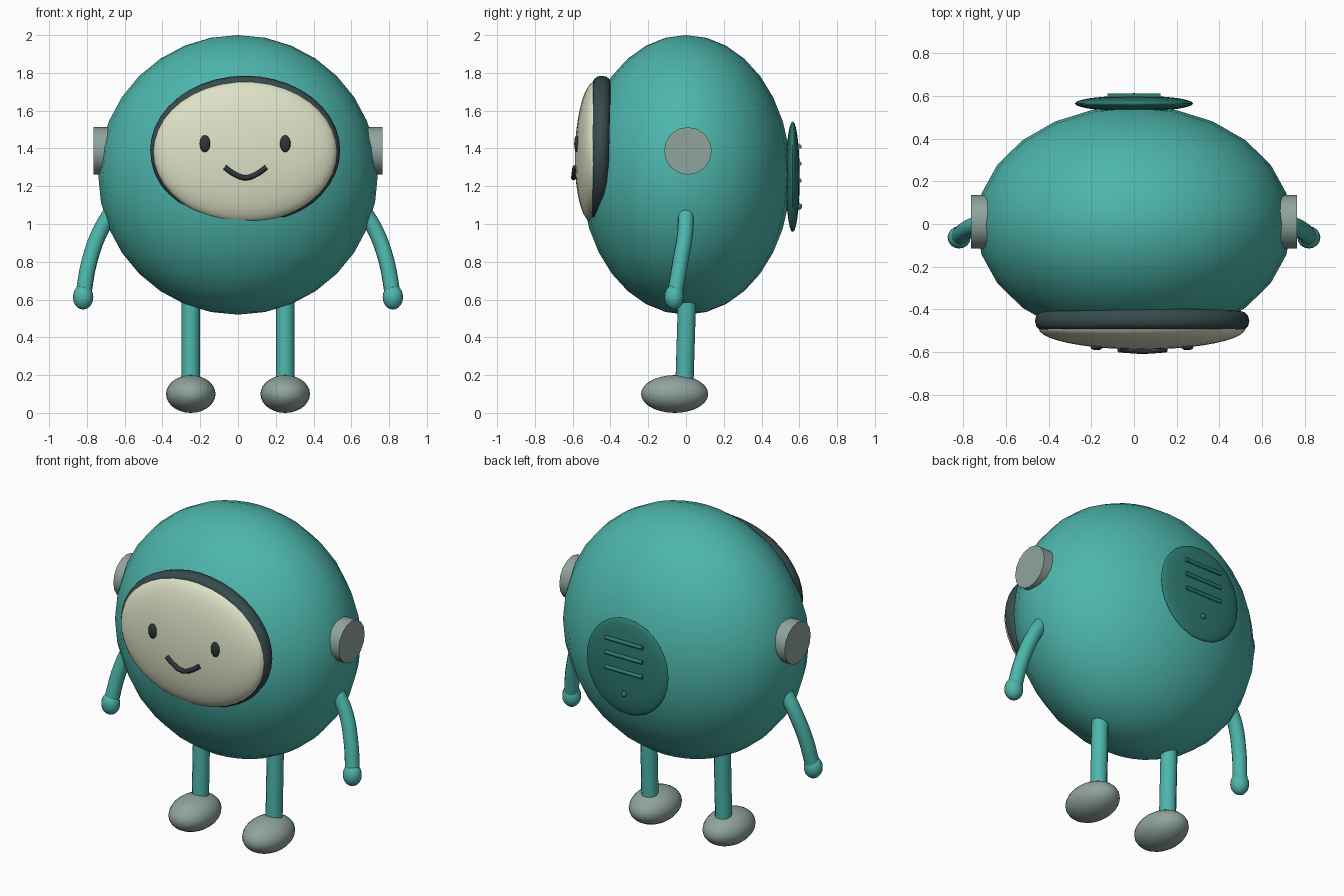
import bpy
from math import pi, radians

if "Cube" in bpy.data.objects:
    bpy.data.objects.remove(bpy.data.objects["Cube"], do_unlink=True)


def material(name, rgb):
    """Flat material from 0-255 display values, stored as linear."""
    linear = [((c / 255 + 0.055) / 1.055) ** 2.4 for c in rgb] + [1]
    mat = bpy.data.materials.new(name)
    mat.use_nodes = True
    mat.diffuse_color = linear
    mat.node_tree.nodes["Principled BSDF"].inputs["Base Color"].default_value = linear
    return mat


teal = material("teal", (77, 182, 172))
dark_teal = material("dark teal", (46, 122, 112))
grey = material("warm grey", (144, 164, 157))
cream = material("cream", (222, 226, 198))
charcoal = material("charcoal", (55, 75, 76))
ink = material("ink", (42, 54, 60))


def finish(name, mat, angle=60):
    obj = bpy.context.object
    obj.name = name
    obj.data.name = name
    obj.data.materials.clear()
    obj.data.materials.append(mat)
    bpy.ops.object.transform_apply(location=False, rotation=False, scale=True)
    bpy.ops.object.shade_smooth_by_angle(angle=radians(angle))
    return obj


def ellipsoid(name, mat, centre, radii, segments=24, rings=16, rotation=(0, 0, 0)):
    bpy.ops.mesh.primitive_uv_sphere_add(segments=segments, ring_count=rings,
                                         radius=1, location=centre, rotation=rotation)
    bpy.context.object.scale = radii
    return finish(name, mat)


def tube(name, mat, points, radius, resolution=4):
    """Smooth capped tube through the given points."""
    curve = bpy.data.curves.new(name, "CURVE")
    curve.dimensions = "3D"
    curve.bevel_depth = radius
    curve.bevel_resolution = resolution
    curve.resolution_u = 8
    curve.use_fill_caps = True
    spline = curve.splines.new("BEZIER")
    spline.bezier_points.add(len(points) - 1)
    for bp, co in zip(spline.bezier_points, points):
        bp.co = co
        bp.handle_left_type = bp.handle_right_type = "AUTO"
    obj = bpy.data.objects.new(name, curve)
    bpy.context.collection.objects.link(obj)
    bpy.ops.object.select_all(action="DESELECT")
    obj.select_set(True)
    bpy.context.view_layer.objects.active = obj
    bpy.ops.object.convert(target="MESH")
    return finish(name, mat)


# Body
ellipsoid("body", teal, (0, 0, 1.26), (0.74, 0.555, 0.74))

# Visor: dark rim and domed face, leaning back slightly
tilt = radians(-1.5)
bpy.ops.mesh.primitive_torus_add(major_segments=40, minor_segments=12,
                                 major_radius=0.91, minor_radius=0.09,
                                 location=(0.038, -0.455, 1.39),
                                 rotation=(pi / 2 + tilt, 0, 0))
bpy.context.object.scale = (0.503, 0.395, 0.53)
finish("visor_rim", charcoal)
ellipsoid("face", cream, (0.038, -0.488, 1.383), (0.486, 0.1, 0.373), 40, 20,
          (tilt, 0, 0))

# Eyes and smile
for name, x in (("right_eye", -0.175), ("left_eye", 0.25)):
    ellipsoid(name, ink, (x, -0.578, 1.425), (0.028, 0.014, 0.045), 16, 10)
tube("mouth", ink, [(-0.07, -0.588, 1.3), (-0.02, -0.592, 1.265), (0.04, -0.595, 1.245),
                    (0.1, -0.592, 1.265), (0.15, -0.588, 1.3)], 0.014, 2)

# Paired parts
for side, s in (("left", 1), ("right", -1)):
    # Ear disc
    bpy.ops.mesh.primitive_cylinder_add(vertices=16, radius=0.126, depth=0.13,
                                        location=(s * 0.7, 0.01, 1.387),
                                        rotation=(0, pi / 2, 0))
    finish(side + "_ear", grey, 30)

    # Arm and hand
    tube(side + "_arm", teal, [(s * 0.66, 0, 1.08), (s * 0.735, -0.005, 0.95),
                               (s * 0.787, -0.03, 0.8), (s * 0.82, -0.06, 0.62)], 0.042)
    ellipsoid(side + "_hand", teal, (s * 0.82, -0.063, 0.613), (0.054, 0.052, 0.066), 16, 10)

    # Leg and foot
    tube(side + "_leg", teal, [(s * 0.25, 0.006, 0.62), (s * 0.25, -0.008, 0.16)], 0.048)
    ellipsoid(side + "_foot", grey, (s * 0.25, -0.06, 0.1), (0.131, 0.178, 0.1), 24, 14)

# Back hatch with grille bars and a button
ellipsoid("back_hatch", dark_teal, (0, 0.565, 1.25), (0.277, 0.037, 0.293), 32, 14)
for i in range(3):
    z = 1.41 - i * 0.09
    tube(f"grille_bar_{i + 1}", dark_teal, [(-0.125, 0.601, z), (0.125, 0.601, z)], 0.012, 2)
ellipsoid("hatch_button", dark_teal, (0, 0.6, 1.093), (0.017, 0.014, 0.017), 12, 8)
